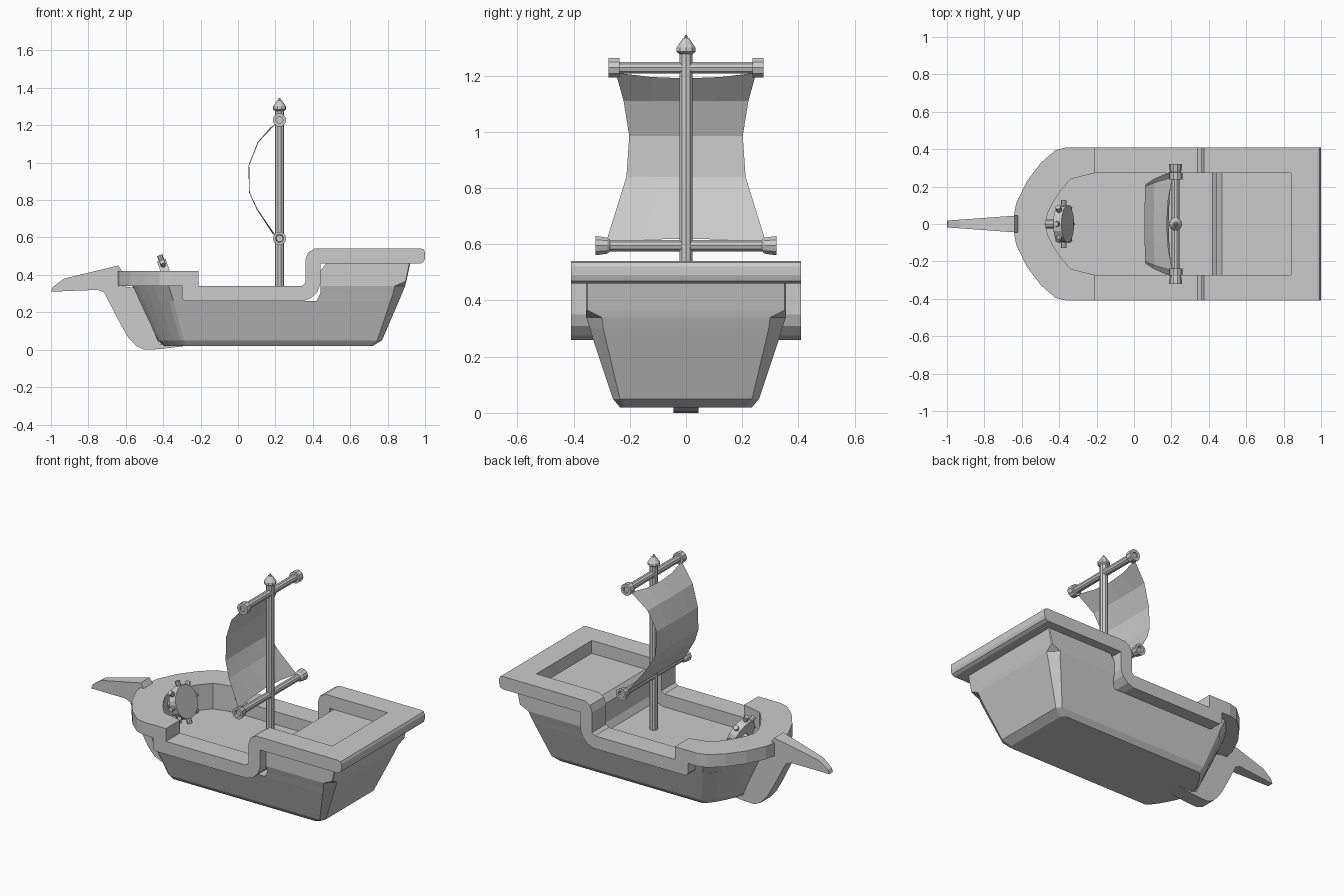
import bpy, bmesh
from math import cos, sin, pi, radians
from mathutils import Vector, Matrix

if "Cube" in bpy.data.objects:
    bpy.data.objects.remove(bpy.data.objects["Cube"])


def make(name, verts, faces):
    me = bpy.data.meshes.new(name)
    bm = bmesh.new()
    vs = [bm.verts.new(v) for v in verts]
    for f in faces:
        bm.faces.new([vs[i] for i in f])
    bmesh.ops.recalc_face_normals(bm, faces=bm.faces)
    bm.to_mesh(me)
    bm.free()
    ob = bpy.data.objects.new(name, me)
    bpy.context.collection.objects.link(ob)
    return ob


def loft(name, rings):
    """Skin closed rings of equal length and cap both ends."""
    n = len(rings[0])
    faces = [[k * n + i, k * n + (i + 1) % n, (k + 1) * n + (i + 1) % n, (k + 1) * n + i]
             for k in range(len(rings) - 1) for i in range(n)]
    faces += [list(range(n)), [(len(rings) - 1) * n + i for i in range(n)]]
    return make(name, [v for r in rings for v in r], faces)


def mirror_y(half):
    """Complete a half outline (y >= 0) by mirroring it."""
    return half + [(x, -y) for x, y in reversed(half) if y > 1e-6]


def turned(name, origin, axis, profile, sides=10):
    """Lathe (distance, radius) pairs along an axis."""
    rot = Vector(axis).to_track_quat('Z', 'Y').to_matrix()
    rings = [[Vector(origin) + rot @ Vector((r * cos(2 * pi * i / sides), r * sin(2 * pi * i / sides), d))
              for i in range(sides)] for d, r in profile]
    return loft(name, rings)


def at_z(pts, z):
    return [(x, y, z) for x, y in pts]


def side_extrude(name, prof, y0, y1):
    return loft(name, [[(x, y, z) for x, z in prof] for y in (y0, y1)])


# Hull: plan outlines stacked up to the main deck
BOW = [(0, 1), (.13, .95), (.4, .77), (.65, .55), (.85, .34), (.97, .15), (1, 0)]


def bow_curve(start, tip, w):
    return [(start + (tip - start) * u, w * v) for u, v in BOW]


def hull_ring(z, tip, start, w, stern, ch):
    half = bow_curve(start, tip, w)[::-1] + [(stern - ch, w), (stern, w - ch)]
    return at_z(mirror_y(half), z)


loft("hull", [hull_ring(.02, -.40, -.28, .235, .72, .02),
              hull_ring(.05, -.43, -.29, .26, .77, .025),
              hull_ring(.26, -.53, -.345, .33, .86, .045)])

# Raised stern with its deck
loft("stern_block", [at_z(mirror_y([(f, w), (s - c, w), (s, w - c)]), z) for z, f, w, s, c in
                     [(.26, .42, .33, .86, .045), (.30, .44, .342, .877, .048), (.34, .44, .355, .893, .055),
                      (.365, .44, .355, .90, .005), (.42, .44, .355, .912, .005), (.46, .47, .355, .92, .005)]])

# Bow bulwark and thick bow rail, each a half ring mirrored
inner = [(-.21, .272), (-.28, .255), (-.34, .24), (-.39, .18), (-.43, .12), (-.46, .06), (-.475, 0)]
rail_outer = [(-.21, .41), (-.36, .41), (-.42, .395), (-.50, .325), (-.575, .225), (-.63, .11), (-.65, 0)]


def bow_outer(start, tip, w):
    c = bow_curve(start, tip, w)
    return [(-.21, w), c[0]] + c[2:]


def bow_ring(name, low, high, z0, z1):
    def full(half):
        return half + [(x, -y) for x, y in half[-2::-1]]
    rings = [at_z(full(p), z) for p, z in ((low, z0), (high, z1), (inner, z1), (inner, z0))]
    loft(name, [[r[i] for r in rings] for i in range(len(rings[0]))])


bow_ring("bow_bulwark", bow_outer(-.345, -.53, .33), bow_outer(-.37, -.565, .355), .26, .34)
bow_ring("bow_rail", rail_outer, rail_outer, .34, .42)

# Stepped side rails
rail = [(-.21, .34), (.34, .34), (.36, .355), (.36, .48), (.375, .52), (.41, .54), (.84, .54),
        (.84, .46), (.44, .46), (.44, .35), (.425, .31), (.39, .275), (.35, .26),
        (-.285, .26), (-.30, .275), (-.30, .34)]
for s, label in ((1, "left"), (-1, "right")):
    side_extrude("side_rail_" + label, rail, s * .272, s * .41)
side_extrude("stern_rail", [(.84, .46), (.975, .46), (.993, .47), (1, .49), (1, .52), (.993, .535),
                            (.98, .54), (.84, .54)], -.41, .41)

# Stem and beak as one tapered plate
stem = [(-.28, .02), (-.42, .003), (-.50, 0), (-.545, .02), (-.59, .07), (-.63, .14), (-.715, .305), (-.75, .32),
        (-1, .31), (-.99, .335), (-.93, .38), (-.64, .45), (-.62, .42), (-.62, .34), (-.55, .33), (-.42, .03)]


def half_w(x):
    return .045 if x > -.63 else .045 - .027 * (-.63 - x) / .37


loft("stem_and_beak", [[(x, s * half_w(x), z) for x, z in stem] for s in (1, -1)])

# Mast with pointed cap
MX = .222
turned("mast", (MX, 0, 0), (0, 0, 1), [(.26, .025), (1.28, .025)])
turned("mast_cap", (MX, 0, 0), (0, 0, 1), [(1.275, .022), (1.285, .036), (1.30, .035), (1.333, .012),
                                           (1.335, .006), (1.345, .004)])

# Yards with thick ends
turned("upper_yard", (MX, 0, 1.228), (0, 1, 0),
       [(-.265, .018), (-.275, .018), (-.275, .036), (-.237, .036), (-.237, .022),
        (.237, .022), (.237, .036), (.275, .036), (.275, .018), (.265, .018)])
turned("lower_yard", (MX, 0, .595), (0, 1, 0),
       [(-.305, .018), (-.322, .022), (-.322, .036), (-.28, .030), (-.27, .021),
        (.27, .021), (.28, .030), (.322, .036), (.322, .022), (.305, .018)])

# Billowing sail, columns bowed slightly forward
rows = [(.205, 1.21, .25, .03), (.11, 1.11, .222, .005), (.06, .985, .202, .004),
        (.063, .84, .212, .004), (.105, .75, .24, .005), (.205, .605, .285, .02)]
cols = [-1, -.5, 0, .5, 1]
sv = []
for k, (x, z, w, b) in enumerate(rows):
    dz = {0: -.02, 5: .015}.get(k, 0)
    sv += [(x - b * (1 - c * c), w * c, z + dz * (1 - c * c)) for c in cols]
make("sail", sv, [[k * 5 + i, k * 5 + i + 1, k * 5 + i + 6, k * 5 + i + 5]
                  for k in range(5) for i in range(4)])

# Steering wheel: tilted disc, axle and eight handles
tilt = radians(20)
n = Vector((cos(tilt), 0, sin(tilt)))
up = Vector((-sin(tilt), 0, cos(tilt)))
centre = Vector((-.375, 0, .385))
turned("wheel", centre, n, [(-.025, .1), (.022, .1)], 16)
turned("wheel_axle", centre, n, [(-.125, .024), (-.02, .024)], 8)
for i in range(8):
    a = i * pi / 4
    turned("wheel_handle_%d" % (i + 1), centre, up * cos(a) + Vector((0, 1, 0)) * sin(a),
           [(.09, .013), (.112, .015), (.128, .015)], 8)
